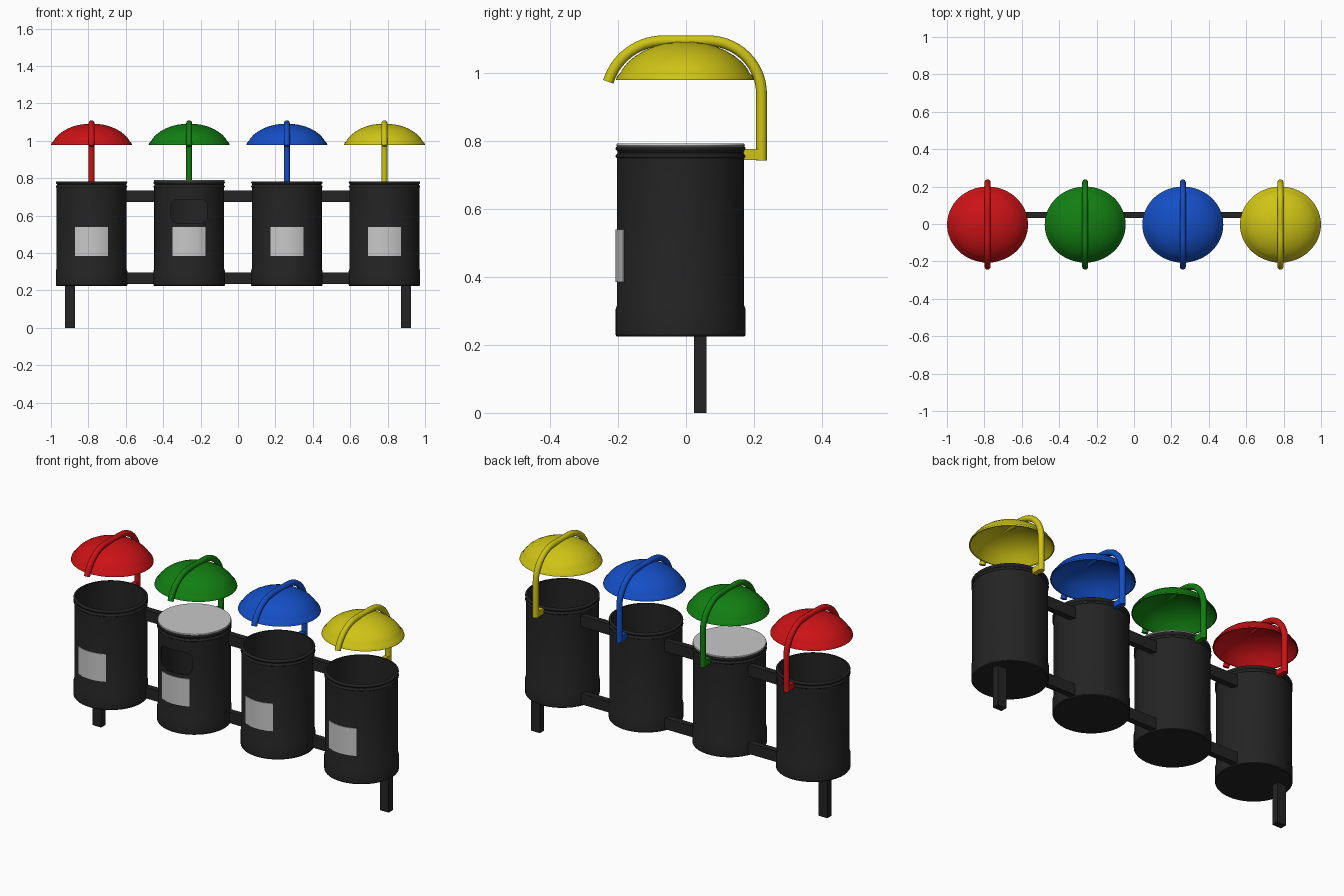
import bpy, bmesh, math
from mathutils import Vector

if "Cube" in bpy.data.objects:
    bpy.data.objects.remove(bpy.data.objects["Cube"])

SEG = 64
BIN_Y = -0.016


def material(name, rgb):
    m = bpy.data.materials.new(name)
    m.diffuse_color = (*rgb, 1)
    m.use_nodes = True
    m.node_tree.nodes["Principled BSDF"].inputs["Base Color"].default_value = m.diffuse_color
    return m


BLACK = material("black", (0.017, 0.017, 0.017))
GREY = material("light_grey", (0.58, 0.58, 0.58))
COLOURS = [("red", (0.60, 0.006, 0.008)), ("green", (0.006, 0.21, 0.006)),
           ("blue", (0.007, 0.077, 0.56)), ("yellow", (0.62, 0.55, 0.008))]


def finish(name, bm, mat, smooth=True):
    bmesh.ops.recalc_face_normals(bm, faces=bm.faces)
    me = bpy.data.meshes.new(name)
    bm.to_mesh(me)
    bm.free()
    ob = bpy.data.objects.new(name, me)
    bpy.context.collection.objects.link(ob)
    me.materials.append(mat)
    if smooth:
        bpy.ops.object.select_all(action='DESELECT')
        ob.select_set(True)
        bpy.context.view_layer.objects.active = ob
        bpy.ops.object.shade_smooth_by_angle(angle=math.radians(35))
    return ob


def lathe(name, profile, cx, cy, mat, sx=1.0):
    """Closed solid turned from an (r, z) profile that starts and ends on the axis."""
    bm = bmesh.new()
    rings = []
    for r, z in profile:
        n = 1 if r == 0 else SEG
        rings.append([bm.verts.new((cx + sx * r * math.cos(2 * math.pi * i / SEG),
                                    cy + r * math.sin(2 * math.pi * i / SEG), z)) for i in range(n)])
    for a, b in zip(rings, rings[1:]):
        for i in range(SEG):
            j = (i + 1) % SEG
            f = [a[i % len(a)], a[j % len(a)], b[j % len(b)], b[i % len(b)]]
            bm.faces.new(list(dict.fromkeys(f)))
    return finish(name, bm, mat)


def box(name, lo, hi, mat):
    bm = bmesh.new()
    bmesh.ops.create_cube(bm, size=1)
    for v in bm.verts:
        v.co = Vector([l + (c + 0.5) * (h - l) for c, l, h in zip(v.co, lo, hi)])
    return finish(name, bm, mat, False)


def arc(cy, cz, r, a0, a1, n):
    return [(cy + r * math.cos(math.radians(a0 + (a1 - a0) * i / n)),
             cz + r * math.sin(math.radians(a0 + (a1 - a0) * i / n))) for i in range(n + 1)]


def tube(name, path, cx, r, mat, sides=16):
    """Round tube swept along a (y, z) path."""
    bm = bmesh.new()
    pts = [Vector((cx, y, z)) for y, z in path]
    side = Vector((1, 0, 0))
    rings = []
    for i, p in enumerate(pts):
        t = (pts[min(i + 1, len(pts) - 1)] - pts[max(i - 1, 0)]).normalized()
        up = t.cross(side)
        rings.append([bm.verts.new(p + r * (math.cos(a) * side + math.sin(a) * up))
                      for a in (2 * math.pi * k / sides for k in range(sides))])
    for a, b in zip(rings, rings[1:]):
        for k in range(sides):
            j = (k + 1) % sides
            bm.faces.new((a[k], a[j], b[j], b[k]))
    bm.faces.new(rings[0])
    bm.faces.new(rings[-1])
    return finish(name, bm, mat)


def label(name, cx, mat):
    """Thin curved plate hugging the front of the bin."""
    bm = bmesh.new()
    half, n = math.asin(0.088 / 0.191), 12
    rows = []
    for i in range(n + 1):
        a = -half + 2 * half * i / n
        rows.append([bm.verts.new((cx + r * math.sin(a), BIN_Y - r * math.cos(a), z))
                     for r, z in ((0.184, 0.385), (0.191, 0.385), (0.191, 0.54), (0.184, 0.54))])
    for a, b in zip(rows, rows[1:]):
        for k in range(4):
            bm.faces.new((a[k], a[(k + 1) % 4], b[(k + 1) % 4], b[k]))
    bm.faces.new(rows[0])
    bm.faces.new(rows[-1])
    return finish(name, bm, mat)


def cut_slot(ob, cx):
    """Rounded opening through the front wall."""
    bm = bmesh.new()
    outline = []
    for x, z, a in ((0.063, 0.652, 0), (-0.063, 0.652, 90), (-0.058, 0.6, 180), (0.058, 0.6, 270)):
        outline += arc(x, z, 0.035 if a < 180 else 0.04, a, a + 90, 6)
    face = bm.faces.new([bm.verts.new((cx + x, -0.35, z)) for x, z in outline])
    ext = bmesh.ops.extrude_face_region(bm, geom=[face])["geom"]
    for v in ext:
        if isinstance(v, bmesh.types.BMVert):
            v.co.y = -0.06
    cutter = finish("slot_cutter", bm, BLACK, False)
    cutter.hide_render = True
    mod = ob.modifiers.new("slot", 'BOOLEAN')
    mod.operation, mod.solver, mod.object = 'DIFFERENCE', 'EXACT', cutter
    bpy.ops.object.select_all(action='DESELECT')
    bpy.context.view_layer.objects.active = ob
    ob.select_set(True)
    bpy.ops.object.modifier_apply(modifier=mod.name)
    bpy.data.objects.remove(cutter)


# Profiles: open bin with base band and two rolled rings, hollow domed roof
BIN = ([(0, 0.225), (0.188, 0.225), (0.191, 0.229), (0.191, 0.305), (0.187, 0.316), (0.187, 0.738)]
       + arc(0.185, 0.755, 0.006, -70, 70, 6) + [(0.185, 0.766)]
       + arc(0.184, 0.777, 0.007, -60, 90, 6)
       + [(0.178, 0.784), (0.178, 0.24), (0, 0.24)])
ROOF = [(0, 1.092), (0.03, 1.0905), (0.06, 1.086), (0.09, 1.078), (0.12, 1.065), (0.145, 1.05),
        (0.167, 1.032), (0.183, 1.013), (0.191, 0.998), (0.2, 0.990), (0.203, 0.979), (0.198, 0.979),
        (0.185, 0.994), (0.162, 1.027), (0.118, 1.059), (0.06, 1.08), (0, 1.086)]
HOOP = ([(0.222, 0.742), (0.222, 0.84)] + arc(0.066, 0.938, 0.156, 0, 90, 14)
        + arc(-0.066, 0.924, 0.17, 90, 163, 14))

XS = [-0.783, -0.261, 0.261, 0.783]
for cx, (col, rgb) in zip(XS, COLOURS):
    mat = material(col, rgb)
    body = lathe(col + "_bin_body", BIN, cx, BIN_Y, BLACK)
    label(col + "_bin_label", cx, GREY)
    lathe(col + "_roof", ROOF, cx, -0.003, mat, 1.066)
    tube(col + "_roof_hoop", HOOP, cx, 0.016, mat)
    box(col + "_hoop_bracket", (cx - 0.014, 0.166, 0.743), (cx + 0.014, 0.222, 0.776), mat)
    if col == "green":
        # this bin has a closed top and a front opening
        cut_slot(body, cx)
        lathe("bin_lid", [(0, 0.783), (0.187, 0.783), (0.189, 0.787), (0.187, 0.792), (0, 0.792)],
              cx, BIN_Y, GREY)

# Rails joining neighbouring bins
for a, b in zip(XS, XS[1:]):
    for tag, z0 in (("upper", 0.673), ("lower", 0.235)):
        box(tag + "_rail", (a + 0.171, 0.032, z0), (b - 0.171, 0.065, z0 + 0.062), BLACK)

# Legs under the outer bins
for s in (-1, 1):
    box("leg", (s * 0.898 - 0.027, 0.023, 0), (s * 0.898 + 0.027, 0.06, 0.23), BLACK)
